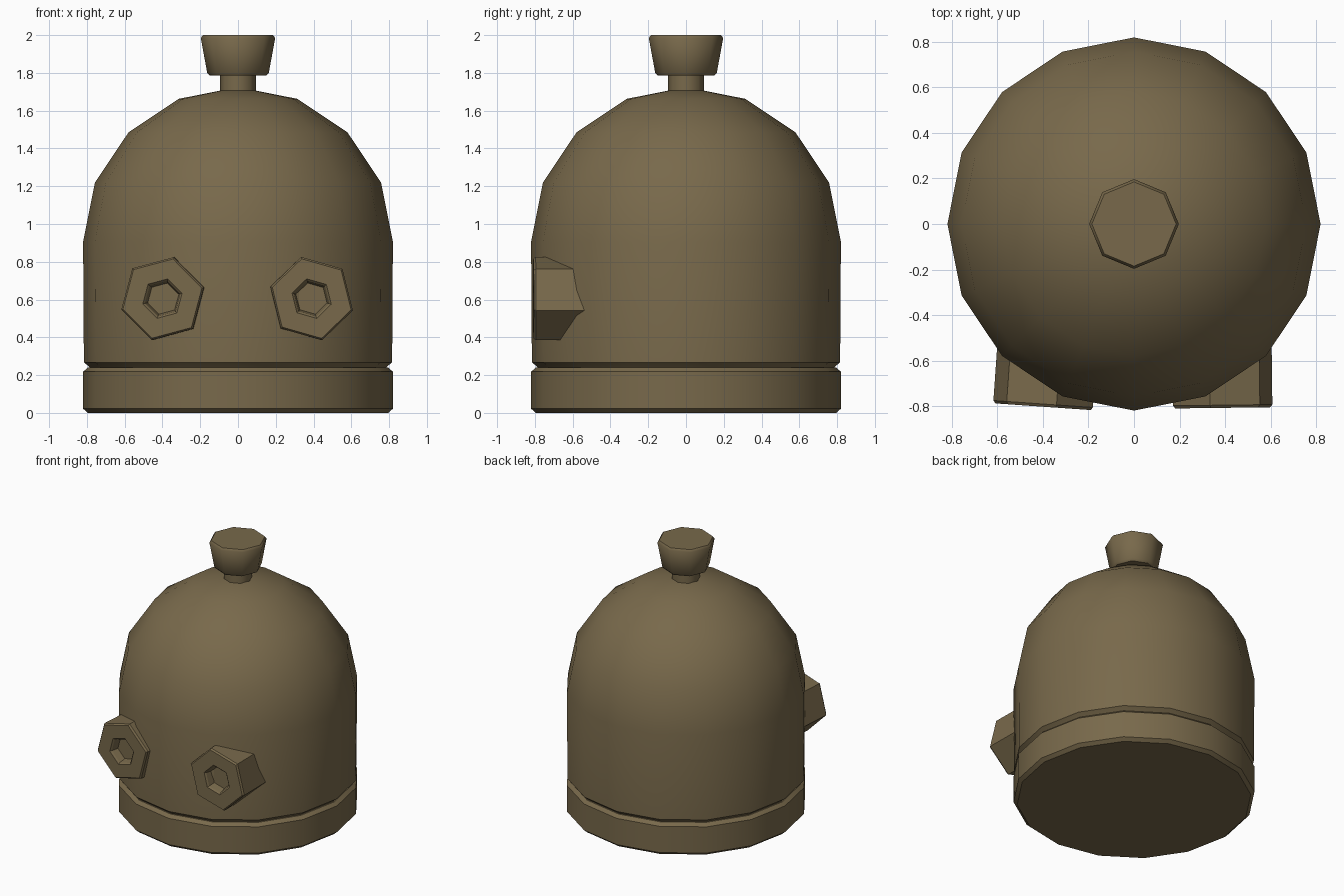
import bpy, bmesh, math
from mathutils import Matrix

if "Cube" in bpy.data.objects:
    bpy.data.objects.remove(bpy.data.objects["Cube"])

bronze = bpy.data.materials.new("olive_bronze")
bronze.diffuse_color = (0.188, 0.141, 0.070, 1)
bronze.use_nodes = True
bronze.node_tree.nodes["Principled BSDF"].inputs["Base Color"].default_value = bronze.diffuse_color


def lathe(name, profile, sides, smooth_angle=None, start=0.0, matrix=Matrix()):
    """Revolve (radius, height) points around z; zero radius makes a pole."""
    bm = bmesh.new()
    rings = []
    for r, z in profile:
        if r == 0:
            rings.append([bm.verts.new((0, 0, z))] * sides)
        else:
            angles = [start + 2 * math.pi * i / sides for i in range(sides)]
            rings.append([bm.verts.new((r * math.cos(a), r * math.sin(a), z)) for a in angles])
    for a, b in zip(rings, rings[1:]):
        for i in range(sides):
            j = (i + 1) % sides
            bm.faces.new(list(dict.fromkeys((a[i], a[j], b[j], b[i]))))
    # merge flat end discs into single faces
    bmesh.ops.dissolve_limit(bm, angle_limit=0.001, verts=bm.verts, edges=bm.edges)
    bmesh.ops.recalc_face_normals(bm, faces=bm.faces)
    bm.transform(matrix)
    mesh = bpy.data.meshes.new(name)
    bm.to_mesh(mesh)
    bm.free()
    mesh.materials.append(bronze)
    obj = bpy.data.objects.new(name, mesh)
    bpy.context.collection.objects.link(obj)
    if smooth_angle:
        bpy.ops.object.select_all(action='DESELECT')
        obj.select_set(True)
        bpy.context.view_layer.objects.active = obj
        bpy.ops.object.shade_smooth_by_angle(angle=math.radians(smooth_angle))
    return obj


R = 0.82

# Base ring with bevelled rims
lathe("base", [(0, 0), (R - 0.025, 0), (R, 0.022), (R, 0.218), (R - 0.025, 0.24), (0, 0.24)], 16, 35)

# Domed body: straight wall, then a hemisphere in 22.5 degree steps
dome = [(R * math.cos(math.radians(a)), 0.905 + R * math.sin(math.radians(a)))
        for a in (0, 22.5, 45, 67.5)]
lathe("domed_body", [(0, 0.235), (0.78, 0.235), (0.795, 0.25), (0.816, 0.268)] + dome
      + [(0, 0.905 + R)], 16, 35)

# Top handle
lathe("handle_neck", [(0, 1.6), (0.096, 1.6), (0.096, 1.8), (0, 1.8)], 8, 50)
lathe("handle_knob", [(0, 1.785), (0.15, 1.785), (0.163, 1.8), (0.197, 1.985),
                      (0.185, 2.0), (0, 2.0)], 8, 50)

# Hexagonal eye sockets with a recessed centre, facing -y
eye = [(0, -0.06), (0.085, -0.06), (0.097, -0.01), (0.108, 0), (0.217, 0),
       (0.227, -0.012), (0.227, -0.34), (0, -0.34)]
for name, x, y, turn, spin in (("left_eye", -0.4, -0.803, -4, 15),
                               ("right_eye", 0.39, -0.808, 0.7, 44)):
    place = (Matrix.Translation((x, y, 0.605)) @ Matrix.Rotation(math.radians(turn), 4, 'Z')
             @ Matrix.Rotation(math.radians(90), 4, 'X'))
    lathe(name, eye, 6, None, math.radians(spin), place)
